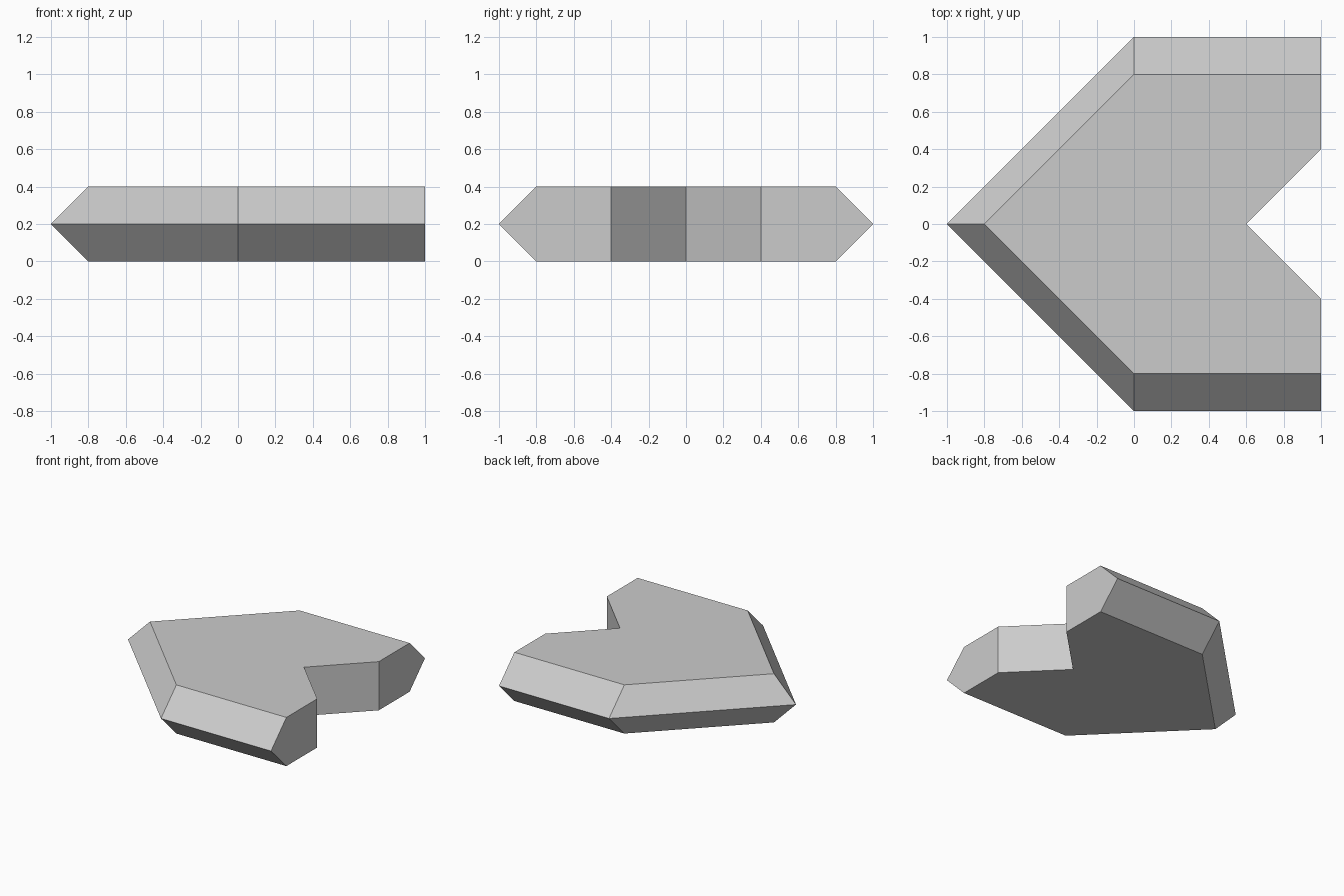
import bpy, bmesh

if "Cube" in bpy.data.objects:
    bpy.data.objects.remove(bpy.data.objects["Cube"])


def outline(reach):
    """Arrow-shaped plan; reach sets how far the bevelled rim extends."""
    half = [(0, -reach), (1, -reach), (1, -0.4)]
    mirrored = [(x, -y) for x, y in reversed(half)]
    return [(-reach, 0)] + half + [(0.6, 0)] + mirrored


bm = bmesh.new()

# Stacked plans: bottom, wide middle rim, top
rings = [[bm.verts.new((x, y, z)) for x, y in outline(reach)]
         for z, reach in ((0, 0.8), (0.2, 1), (0.4, 0.8))]

# Bevelled rim, flat ends and notch walls
for low, high in zip(rings, rings[1:]):
    n = len(low)
    for i in range(n):
        j = (i + 1) % n
        bm.faces.new((low[i], low[j], high[j], high[i]))

# Flat bottom and top
bm.faces.new(rings[0][::-1])
bm.faces.new(rings[-1])

# Merge the flat ends and notch walls into single faces
bmesh.ops.dissolve_limit(bm, angle_limit=0.01, verts=bm.verts[:], edges=bm.edges[:])
bmesh.ops.recalc_face_normals(bm, faces=bm.faces[:])

mesh = bpy.data.meshes.new("notched_arrow_slab")
bm.to_mesh(mesh)
bm.free()
slab = bpy.data.objects.new("notched_arrow_slab", mesh)
bpy.context.collection.objects.link(slab)
